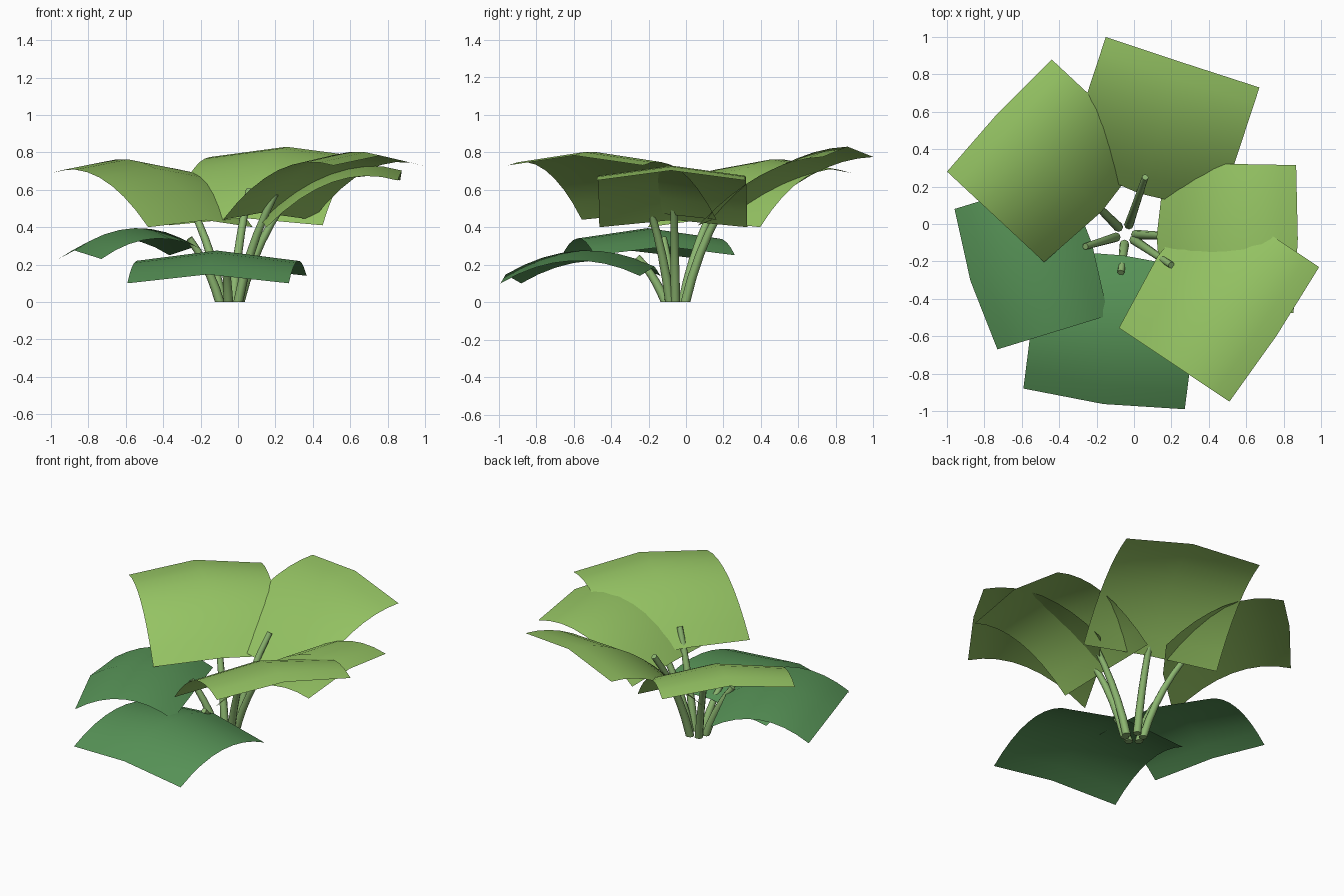
import bpy, bmesh, math
from mathutils import Vector

cube = bpy.data.objects.get("Cube")
if cube:
    bpy.data.objects.remove(cube, do_unlink=True)


def material(name, rgb):
    m = bpy.data.materials.new(name)
    m.use_nodes = True
    m.diffuse_color = (*rgb, 1)
    m.node_tree.nodes["Principled BSDF"].inputs["Base Color"].default_value = (*rgb, 1)
    return m


LIGHT = material("light_leaf_green", (0.305, 0.558, 0.127))
DARK = material("dark_leaf_green", (0.095, 0.292, 0.095))
STEM = material("stem_green", (0.262, 0.468, 0.162))


def finish(bm, name, mat):
    mesh = bpy.data.meshes.new(name)
    bm.to_mesh(mesh)
    bm.free()
    mesh.materials.append(mat)
    obj = bpy.data.objects.new(name, mesh)
    bpy.context.collection.objects.link(obj)
    for p in mesh.polygons:
        p.use_smooth = True
    return obj


def leaf(name, tip, angle, width, length, z_in, z_out, bulge, mat, ridge=0.055, steps=8):
    """Rectangular sheet arched along its length, with a raised midrib."""
    a = math.radians(angle)
    out = Vector((math.cos(a), math.sin(a), 0))
    side = Vector((-out.y, out.x, 0))
    bm = bmesh.new()
    rows = []
    for i in range(steps + 1):
        t = i / steps
        z = z_in + (z_out - z_in) * t + 4 * bulge * t * (1 - t)
        slope = (z_out - z_in + 4 * bulge * (1 - 2 * t)) / length
        normal = (Vector((0, 0, 1)) - out * slope).normalized()
        mid = Vector((*tip, z)) - out * length * (1 - t)
        points = (mid - side * width / 2, mid + normal * ridge, mid + side * width / 2)
        rows.append([bm.verts.new(p) for p in points])
    for r0, r1 in zip(rows, rows[1:]):
        for j in range(2):
            bm.faces.new((r0[j], r1[j], r1[j + 1], r0[j + 1]))
    return finish(bm, name, mat)


def stem(name, tip, r0=0.026, r1=0.018, sides=8, steps=5):
    """Tapered tube that rises from the clump and bends outward."""
    tip = Vector(tip)
    centre = Vector((-0.045, -0.055, 0))
    flat = Vector((tip.x - centre.x, tip.y - centre.y, 0))
    base = centre + flat.normalized() * 0.055
    bend = base + flat * 0.25 + Vector((0, 0, tip.z * 0.55))
    bm = bmesh.new()
    rings = []
    for i in range(steps + 1):
        t = i / steps
        p = base * (1 - t) ** 2 + bend * 2 * t * (1 - t) + tip * t * t
        tangent = (bend - base) * (1 - t) + (tip - bend) * t
        if i == 0:
            tangent = Vector((0, 0, 1))
        turn = Vector((0, 0, 1)).rotation_difference(tangent)
        r = r0 + (r1 - r0) * t
        rings.append([bm.verts.new(p + turn @ Vector((
            r * math.cos(k * math.tau / sides), r * math.sin(k * math.tau / sides), 0)))
            for k in range(sides)])
    for a, b in zip(rings, rings[1:]):
        for k in range(sides):
            n = (k + 1) % sides
            bm.faces.new((a[k], a[n], b[n], b[k]))
    bm.faces.new(rings[0][::-1])
    bm.faces.new(rings[-1])
    obj = finish(bm, name, STEM)
    for p in obj.data.polygons:
        p.use_smooth = len(p.vertices) == 4
    return obj


# Upper light leaves
leaf("back_leaf", (0.26, 0.865), 71.8, 0.865, 0.70, 0.41, 0.775, 0.085, LIGHT)
leaf("back_right_leaf", (-0.72, 0.58), 137, 0.82, 0.71, 0.40, 0.69, 0.12, LIGHT)
leaf("left_leaf", (0.86, -0.08), -1, 0.79, 0.70, 0.40, 0.65, 0.115, LIGHT)
leaf("front_left_leaf", (0.75, -0.59), -33.7, 0.865, 0.71, 0.44, 0.73, 0.12, LIGHT)

# Lower dark leaves
leaf("right_leaf", (-0.845, -0.295), 197, 0.785, 0.62, 0.25, 0.23, 0.10, DARK)
leaf("front_leaf", (-0.16, -0.935), 262.7, 0.87, 0.75, 0.14, 0.10, 0.10, DARK)

# Stems, one for each leaf
for name, tip in {
    "back_stem": (0.06, 0.25, 0.60),
    "back_right_stem": (-0.26, 0.16, 0.53),
    "left_stem": (0.24, -0.065, 0.52),
    "front_left_stem": (0.20, -0.22, 0.58),
    "right_stem": (-0.26, -0.12, 0.34),
    "front_stem": (-0.07, -0.26, 0.24),
}.items():
    stem(name, tip)
